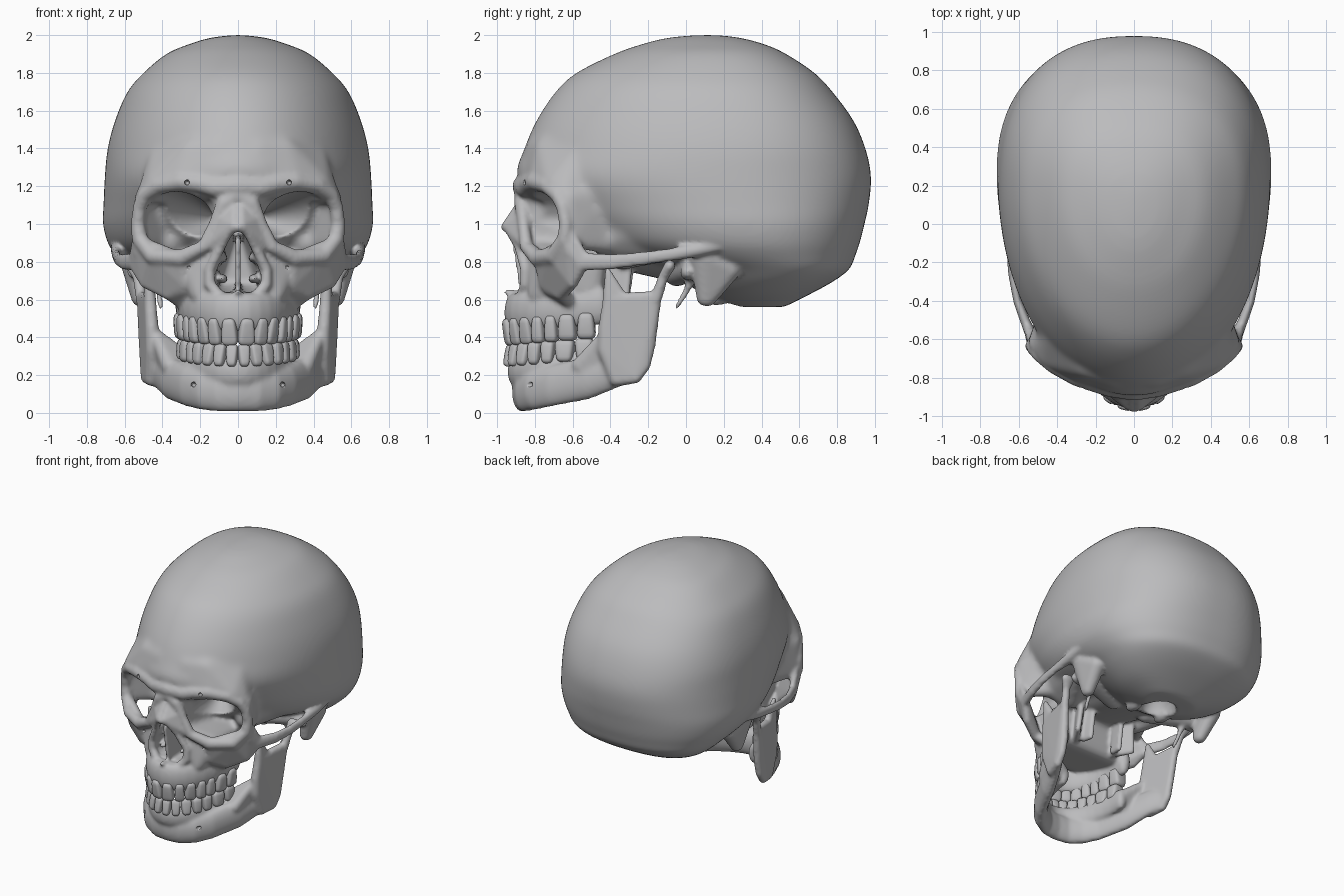
import bpy, bmesh, math

bone = bpy.data.materials.new("bone_grey")
bone.diffuse_color = (0.5, 0.5, 0.51, 1)

# unit sphere template
tmp = bmesh.new()
bmesh.ops.create_icosphere(tmp, subdivisions=3, radius=1)
BALL = [v.co.copy() for v in tmp.verts]
BALL_FACES = [[v.index for v in f.verts] for f in tmp.faces]
tmp.free()


def add(part, verts, faces):
    n = len(part[0])
    part[0].extend(verts)
    part[1].extend([[i + n for i in f] for f in faces])


def hull(part, blobs, mirror=True):
    """Convex hull round ellipsoids given as x, y, z, r or x, y, z, rx, ry, rz."""
    bm = bmesh.new()
    for b in blobs:
        r = b[3:] if len(b) == 6 else (b[3],) * 3
        for p in BALL:
            bm.verts.new([b[k] + p[k] * r[k] for k in range(3)])
    bmesh.ops.convex_hull(bm, input=bm.verts[:], use_existing_faces=False)
    bmesh.ops.delete(bm, geom=[v for v in bm.verts if not v.link_faces], context='VERTS')
    bmesh.ops.recalc_face_normals(bm, faces=bm.faces[:])
    bm.verts.index_update()
    vs = [tuple(v.co) for v in bm.verts]
    fs = [[v.index for v in f.verts] for f in bm.faces]
    bm.free()
    add(part, vs, fs)
    if mirror:
        add(part, [(-x, y, z) for x, y, z in vs], [f[::-1] for f in fs])


def chain(part, blobs):
    for a, b in zip(blobs, blobs[1:]):
        hull(part, [a, b])


def both(blobs):
    return blobs + [(-b[0],) + tuple(b[1:]) for b in blobs]


def make(name, part):
    me = bpy.data.meshes.new(name)
    me.from_pydata([tuple(v) for v in part[0]], [], part[1])
    me.materials.append(bone)
    me.shade_smooth()
    ob = bpy.data.objects.new(name, me)
    bpy.context.collection.objects.link(ob)
    return ob


def bake(ob):
    bpy.context.view_layer.update()
    me = bpy.data.meshes.new_from_object(ob.evaluated_get(bpy.context.evaluated_depsgraph_get()))
    ob.modifiers.clear()
    ob.data = me
    me.materials.clear()
    me.materials.append(bone)
    me.shade_smooth()


def fuse(ob, voxel, smooth):
    m = ob.modifiers.new("fuse", 'REMESH')
    m.mode, m.voxel_size = 'VOXEL', voxel
    s = ob.modifiers.new("soften", 'SMOOTH')
    s.factor, s.iterations = 0.5, smooth
    bake(ob)


def cut(ob, part):
    cutter = make("cutter", part)
    cutter.hide_render = True
    m = ob.modifiers.new("cut", 'BOOLEAN')
    m.operation, m.solver, m.object = 'DIFFERENCE', 'EXACT', cutter
    bake(ob)
    bpy.data.objects.remove(cutter)


# braincase: stacked rings (z, front y, back y, half width), smoothly interpolated
KEYS = [(2.0, .05, .17, .03), (1.985, -.1, .29, .15), (1.95, -.24, .42, .265), (1.9, -.38, .53, .38),
        (1.8, -.58, .68, .5), (1.7, -.69, .775, .585), (1.55, -.79, .885, .65), (1.4, -.855, .95, .69),
        (1.25, -.895, .98, .705), (1.1, -.77, .967, .712), (1.0, -.66, .945, .715), (.9, -.54, .92, .69),
        (.83, -.37, .895, .645), (.76, -.12, .865, .58), (.69, 0, .77, .5), (.62, .1, .64, .38),
        (.56, .25, .52, .2)]
RINGS = []
for a, b, c, d in zip(KEYS[:1] + KEYS, KEYS, KEYS[1:], KEYS[2:] + KEYS[-1:]):
    for t in (0, .25, .5, .75):
        RINGS.append([.5 * (2 * q + (r - p) * t + (2 * p - 5 * q + 4 * r - s) * t * t
                            + (3 * q - p - 3 * r + s) * t ** 3) for p, q, r, s in zip(a, b, c, d)])
RINGS.append(KEYS[-1])
N = 96
core = ([], [])
verts, faces = [], []
for z, yf, yb, w in RINGS:
    yc = (yf + yb) / 2 + .08 * (yb - yf)
    for i in range(N):
        c, s = math.cos(math.tau * i / N), math.sin(math.tau * i / N)
        e = 2 / 1.98 if s < 0 else 2 / 2.35
        y = yc + math.copysign(abs(s) ** e, s) * ((yb - yc) if s > 0 else (yc - yf))
        verts.append((math.copysign(abs(c) ** e, c) * w, y, z))
for r in range(len(RINGS) - 1):
    for i in range(N):
        j = (i + 1) % N
        faces.append([r * N + j, r * N + i, (r + 1) * N + i, (r + 1) * N + j])
faces += [list(range(N)), [len(verts) - 1 - i for i in range(N)]]
add(core, verts, faces)

# upper jaw block, bone between the eyes, skull base
hull(core, both([(.13, -.8, .86, .05), (.28, -.72, .8, .05), (.2, -.79, .62, .05), (.25, -.5, .6, .06),
                 (.26, -.48, .78, .06), (.12, -.45, .85, .05)]), False)
hull(core, both([(.08, -.82, 1.12, .05), (.09, -.78, .88, .04), (.12, -.4, .88, .06), (.12, -.4, 1.1, .06)]), False)
hull(core, [(0, -.4, .85, .22, .08, .08), (0, .1, .74, .25, .1, .08)], False)
# forehead corner over the socket, outer socket wall, side of the skull base
hull(core, [(.1, -.83, 1.2, .06), (.3, -.78, 1.23, .05), (.45, -.71, 1.21, .04), (.5, -.65, 1.15, .04),
            (.42, -.58, 1.36, .05), (.25, -.74, 1.4, .06), (.1, -.79, 1.4, .06), (.41, -.45, 1.2, .08)])
hull(core, [(.525, -.63, 1.14, .03), (.525, -.625, .9, .03), (.42, -.42, 1.17, .06), (.4, -.42, .9, .06)])
hull(core, [(.43, -.33, .95, .07), (.37, -.45, .9, .06), (.33, -.2, .84, .05), (.48, 0, .87, .05), (.28, -.35, .8, .05)])
skull_core = make("skull_core", core)
fuse(skull_core, .017, 16)

# eye sockets, nose opening and spinal opening
holes = ([], [])
hull(holes, [(.33, -1.1, 1.02, .17, .05, .13), (.32, -.72, 1.02, .185, .1, .155), (.13, -.38, 1.03, .03)])
hull(holes, [(.07, -.85, .7, .06, .3, .06), (-.07, -.85, .7, .06, .3, .06), (0, -.85, .95, .035, .3, .04)], False)
hull(holes, [(0, .26, .55, .12, .15, .2)], False)
cut(skull_core, holes)
skull = ([], [])
add(skull, [tuple(v.co) for v in skull_core.data.vertices], [list(p.vertices) for p in skull_core.data.polygons])
bpy.data.objects.remove(skull_core)

# brow and socket rim
chain(skull, [(0, -.86, 1.2, .06), (.12, -.848, 1.195, .055), (.2, -.828, 1.215, .05), (.3, -.797, 1.225, .048),
              (.42, -.735, 1.205, .043), (.49, -.68, 1.155, .04), (.52, -.65, 1.09, .037), (.53, -.635, 1.0, .037),
              (.52, -.64, .92, .042), (.45, -.7, .83, .045), (.3, -.785, .82, .045), (.18, -.845, .88, .035),
              (.125, -.86, 1.0, .03), (.07, -.865, 1.11, .045), (0, -.86, 1.16, .05)])
# cheekbone and arch
hull(skull, [(.52, -.63, .9, .037), (.44, -.705, .835, .035), (.3, -.775, .815, .035), (.28, -.74, .68, .035),
             (.36, -.66, .63, .035), (.49, -.6, .69, .03), (.545, -.55, .78, .03)])
hull(skull, [(.36, -.655, .63, .035), (.28, -.72, .66, .04), (.27, -.6, .57, .04)])
hull(skull, [(.53, -.61, .95, .025), (.525, -.62, .85, .03), (.555, -.53, .81, .025)])
chain(skull, [(.55, -.55, .8, .025, .04, .05), (.608, -.4, .8, .021, .03, .042), (.637, -.25, .815, .02, .03, .037),
              (.645, -.1, .835, .022, .03, .034), (.635, .05, .86, .04, .04, .037), (.64, .2, .89, .03)])
# nose bones, rim, spine, septum and scrolls
hull(skull, [(.015, -.865, 1.1, .035), (.11, -.85, 1.04, .025), (.02, -.955, .99, .022), (.085, -.885, .9, .022),
             (.16, -.845, .88, .025)])
chain(skull, [(0, -.955, .985, .026), (.045, -.935, .965, .022), (.09, -.885, .88, .025), (.15, -.85, .76, .028),
              (.15, -.85, .68, .03), (.09, -.87, .61, .03), (0, -.885, .605, .03)])
hull(skull, [(0, -.88, .62, .028), (0, -.95, .64, .014)], False)
hull(skull, [(0, -.87, .66, .014), (0, -.91, .92, .014), (0, -.6, .66, .014), (0, -.6, .95, .014)], False)
for z in (.71, .82):
    hull(skull, [(.085, -.73, z, .032, .11, .025)])
# mastoid, ear floor, styloid, petrous ridge
hull(skull, [(.56, .11, .82, .07, .09, .07), (.535, .23, .76, .06), (.52, .11, .61, .045, .055, .047)])
hull(skull, [(.5, .01, .745, .09, .04, .045)])
chain(skull, [(.43, .03, .72, .03), (.42, .005, .65, .018), (.41, -.05, .56, .013)])
chain(skull, [(.15, -.05, .74, .07), (.5, .05, .77, .07)])
# pterygoid plates and occipital condyles
hull(skull, [(.17, -.4, .82, .03), (.17, -.44, .58, .025), (.23, -.3, .8, .02), (.25, -.32, .58, .018)])
hull(skull, [(.15, -.38, .8, .025), (.14, -.4, .57, .02), (.13, -.29, .78, .018), (.13, -.32, .56, .018)])
hull(skull, [(.13, .16, .61, .045, .08, .04)])


def arch(t, a, b, yc):
    return a * math.sin(t), yc - b * math.cos(t), .04 * (1 - math.cos(t))


def gum(part, a, b, yc, z, r, rz):
    pts = [arch(math.radians(88) * i / 9, a, b, yc) for i in range(10)]
    chain(part, [(x, y, z + up, r, r, rz) for x, y, up in pts])


gum(skull, .285, .475, -.44, .53, .047, .103)
upper = make("skull", skull)
fuse(upper, .0125, 4)
pits = ([], [])
for x, y, z in [(.26, -.83, .77), (.27, -.85, 1.22)]:
    hull(pits, [(x, y, z, .013, .05, .013)])
cut(upper, pits)

# lower jaw: body, ramus, coronoid and condyle
jaw = ([], [])
chain(jaw, [(0, -.872, .112, .05, .05, .105), (.1, -.858, .112, .05, .05, .105), (.19, -.805, .12, .05, .055, .105),
            (.27, -.71, .142, .047, .05, .108), (.36, -.52, .185, .055, .05, .115), (.43, -.36, .235, .04, .05, .1),
            (.48, -.26, .26, .03, .04, .09)])
hull(jaw, [(.485, -.265, .185, .03), (.49, -.215, .25, .028), (.49, -.188, .36, .028), (.5, -.17, .5, .028),
           (.51, -.155, .62, .028), (.45, -.43, .33, .037), (.455, -.43, .45, .035), (.465, -.41, .6, .032),
           (.455, -.37, .175, .035)])
chain(jaw, [(.51, -.16, .6, .032), (.53, -.12, .72, .028), (.545, -.085, .78, .055, .03, .032)])
hull(jaw, [(.465, -.41, .6, .033), (.475, -.33, .6, .028), (.47, -.39, .7, .022), (.475, -.415, .755, .016)])
hull(jaw, [(.285, -.47, .29, .045), (.44, -.42, .42, .03), (.36, -.56, .25, .045), (.36, -.5, .2, .05)])
gum(jaw, .268, .455, -.45, .22, .04, .08)
mandible = make("mandible", jaw)
fuse(mandible, .0125, 7)
pits = ([], [])
hull(pits, [(.235, -.82, .15, .013, .05, .013)])
cut(mandible, pits)


# teeth: rounded crowns stepped along each arch
def teeth(name, a, b, yc, z, half, sign, widths):
    part = ([], [])
    t = 0
    for k, w in enumerate(widths):
        t += w / 2 / math.hypot(a * math.cos(t), b * math.sin(t))
        cx, cy, up = arch(t, a, b, yc)
        n = math.hypot(a * math.cos(t), b * math.sin(t))
        tx, ty = a * math.cos(t) / n, b * math.sin(t) / n
        depth = .036 if k < 3 else .045 if k < 5 else .052
        vs = []
        for p in BALL:
            q = [math.copysign(abs(c) ** .5, c) for c in p]
            wx = q[0] * w * .53 * (.88 + .12 * q[2])
            dy = q[1] * depth * (1 - (.3 if k < 3 else .08) * q[2])
            vs.append((cx + tx * wx + ty * dy, cy + ty * wx - tx * dy, z + up + sign * q[2] * half))
        add(part, vs, BALL_FACES)
        add(part, [(-x, y, zz) for x, y, zz in vs], [f[::-1] for f in BALL_FACES])
        t += w / 2 / n
    make(name, part)


teeth("upper_teeth", .292, .495, -.44, .428, .072, -1, [.088, .072, .078, .072, .072, .1, .098])
teeth("lower_teeth", .278, .478, -.45, .304, .06, 1, [.062, .066, .074, .074, .076, .105, .1])
